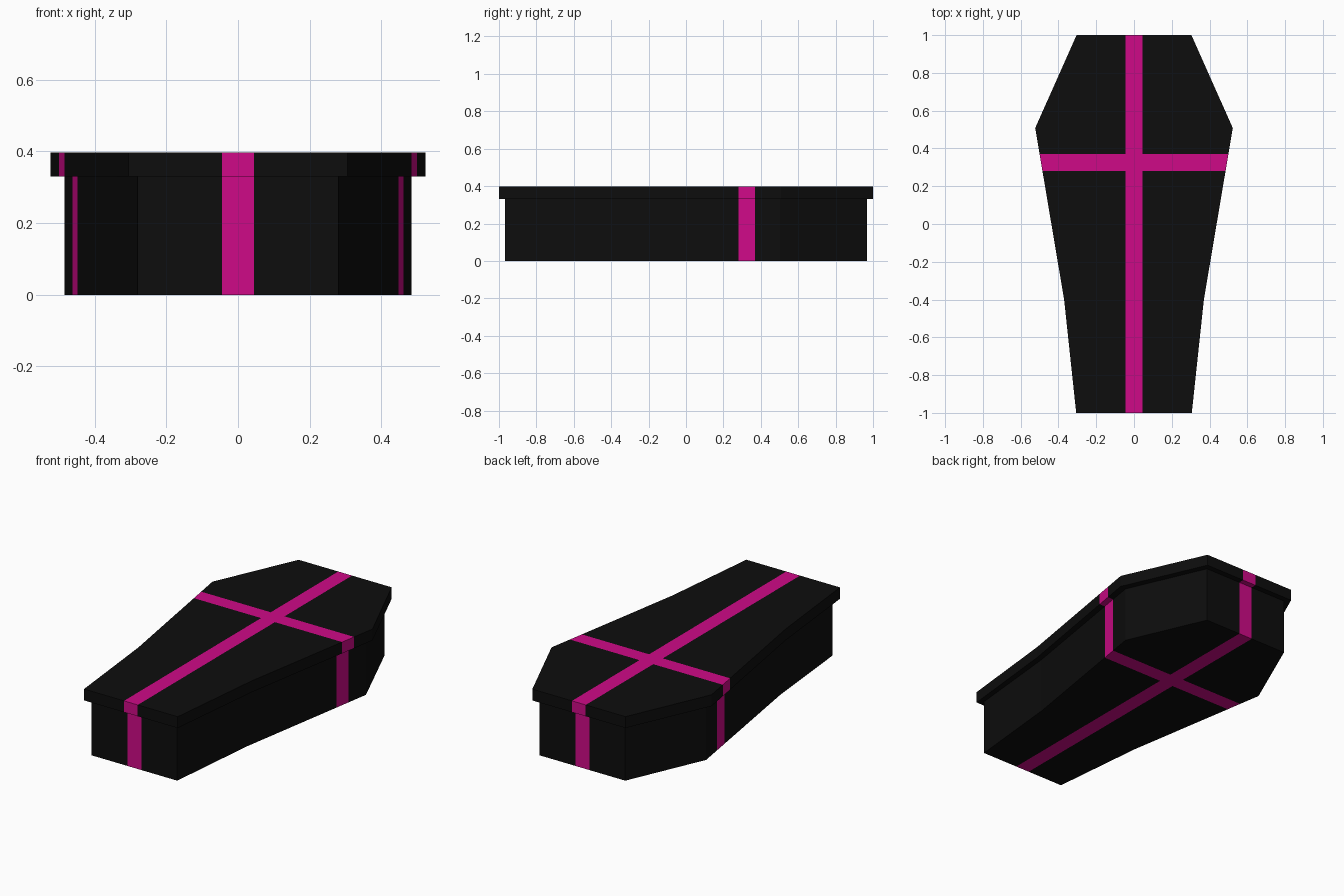
import bpy, bmesh

if "Cube" in bpy.data.objects:
    bpy.data.objects.remove(bpy.data.objects["Cube"])

RIBBON_X = 0.045              # half width of the long ribbon
RIBBON_Y = (0.28, 0.37)       # extent of the cross ribbon
LID_Z, TOP_Z = 0.33, 0.397

# Right half of each outline, front to back
BOX = [(0.28, -0.967), (0.336, -0.4), (0.484, 0.503), (0.28, 0.967)]
LID = [(0.306, -1.0), (0.37, -0.4), (0.523, 0.508), (0.304, 1.0)]


def material(name, color):
    m = bpy.data.materials.new(name)
    m.diffuse_color = color
    m.use_nodes = True
    m.node_tree.nodes["Principled BSDF"].inputs["Base Color"].default_value = m.diffuse_color
    return m


BLACK = material("black", (0.004, 0.004, 0.004, 1))
PINK = material("ribbon_pink", (0.62, 0.003, 0.245, 1))


def mirrored(half):
    return half + [(-x, y) for x, y in reversed(half)]


def loft(name, rings, cap):
    """Join stacked outlines, cap one ring, then cut in the ribbon bands."""
    bm = bmesh.new()
    loops = [[bm.verts.new((x, y, z)) for x, y in mirrored(half)] for half, z in rings]
    for a, b in zip(loops, loops[1:]):
        n = len(a)
        for i in range(n):
            j = (i + 1) % n
            bm.faces.new((a[i], a[j], b[j], b[i]))
    bm.faces.new(loops[-1] if cap == "top" else loops[0][::-1])

    # Ribbon edges
    cuts = [((x, 0, 0), (1, 0, 0)) for x in (-RIBBON_X, RIBBON_X)]
    cuts += [((0, y, 0), (0, 1, 0)) for y in RIBBON_Y]
    for co, no in cuts:
        bmesh.ops.bisect_plane(bm, geom=bm.verts[:] + bm.edges[:] + bm.faces[:],
                               plane_co=co, plane_no=no)
    for f in bm.faces:
        c = f.calc_center_median()
        on_cross = RIBBON_Y[0] < c.y < RIBBON_Y[1] and all(
            RIBBON_Y[0] - 1e-4 < v.co.y < RIBBON_Y[1] + 1e-4 for v in f.verts)
        on_long = all(abs(v.co.x) < RIBBON_X + 1e-4 for v in f.verts)
        f.material_index = int(on_cross or on_long)

    me = bpy.data.meshes.new(name)
    bm.to_mesh(me)
    bm.free()
    me.materials.append(BLACK)
    me.materials.append(PINK)
    ob = bpy.data.objects.new(name, me)
    bpy.context.collection.objects.link(ob)
    return ob


# Box with closed floor, and overhanging lid with closed top
loft("coffin_box", [(BOX, 0), (BOX, LID_Z)], "bottom")
loft("coffin_lid", [(BOX, LID_Z), (LID, LID_Z), (LID, TOP_Z)], "top")
